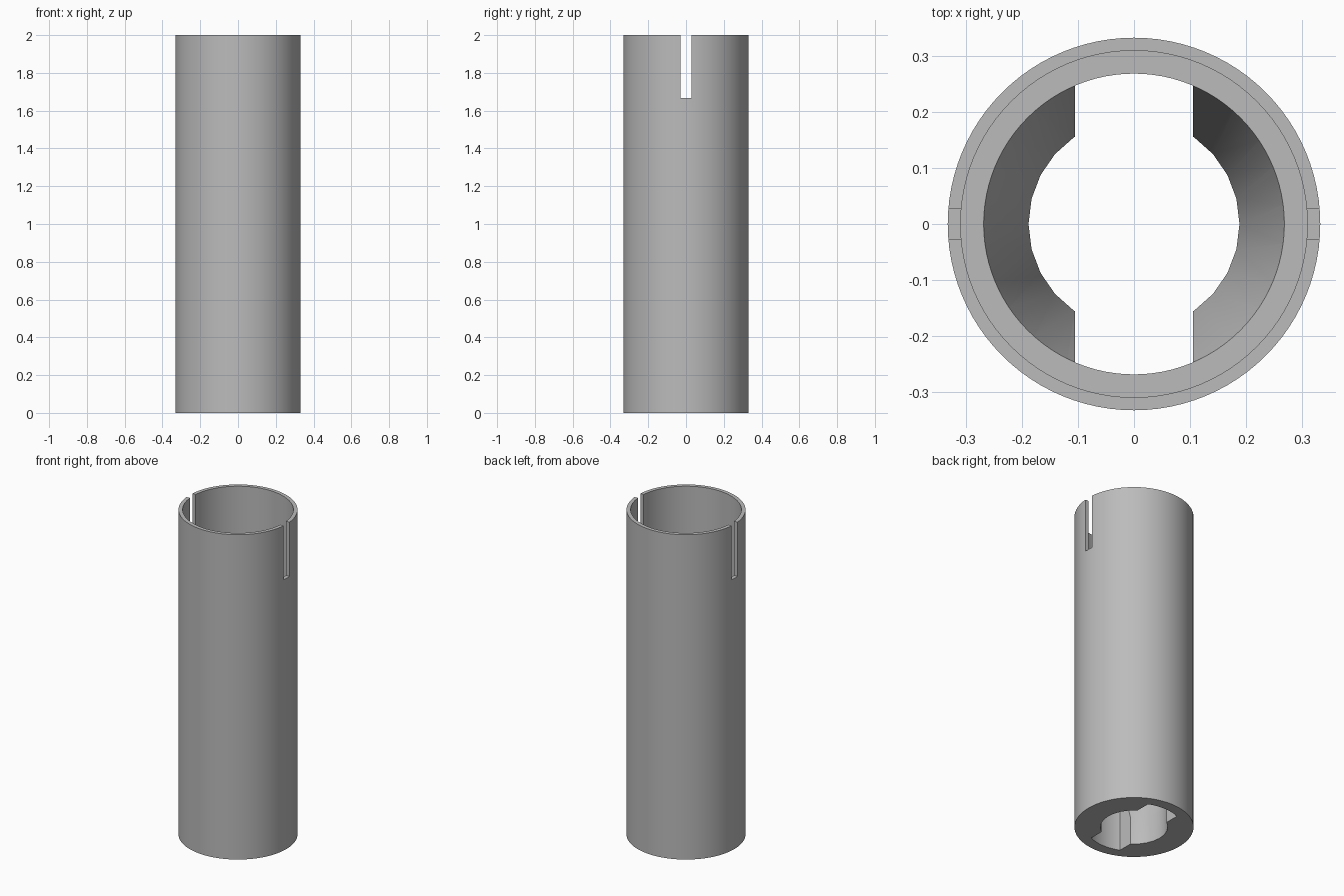
import bpy, bmesh
from math import cos, sin, tau

if "Cube" in bpy.data.objects:
    bpy.data.objects.remove(bpy.data.objects["Cube"], do_unlink=True)

OUTER, BORE, SEAT, HOLE = 0.332, 0.309, 0.268, 0.188
HEIGHT, LEDGE, THROAT = 2.0, 0.5, 0.17
SLIT_BOTTOM = 1.667
ROUND, HOLE_SIDES = 96, 26

grey = bpy.data.materials.new("plain_grey")
grey.use_nodes = True
colour = (0.5, 0.5, 0.5, 1)
grey.diffuse_color = colour
grey.node_tree.nodes["Principled BSDF"].inputs["Base Color"].default_value = colour


def ring(radius, z, sides):
    return [(radius * cos(tau * i / sides), radius * sin(tau * i / sides), z)
            for i in range(sides)]


def box(x, y, z0, z1):
    return [(sx * x, sy * y, z) for sx in (-1, 1) for sy in (-1, 1) for z in (z0, z1)]


def solid(name, points):
    """Convex solid around the points, with flat areas merged."""
    bm = bmesh.new()
    for p in points:
        bm.verts.new(p)
    bmesh.ops.convex_hull(bm, input=bm.verts)
    bmesh.ops.dissolve_limit(bm, angle_limit=0.002, verts=bm.verts, edges=bm.edges)
    bmesh.ops.recalc_face_normals(bm, faces=bm.faces)
    mesh = bpy.data.meshes.new(name)
    bm.to_mesh(mesh)
    bm.free()
    mesh.materials.append(grey)
    obj = bpy.data.objects.new(name, mesh)
    bpy.context.collection.objects.link(obj)
    return obj


def combine(target, tool, operation):
    mod = target.modifiers.new(operation.lower(), "BOOLEAN")
    mod.object, mod.operation, mod.solver = tool, operation, "EXACT"
    bpy.context.view_layer.objects.active = target
    bpy.ops.object.modifier_apply(modifier=mod.name)
    bpy.data.objects.remove(tool, do_unlink=True)


def cylinder(name, radius, z0, z1, sides=ROUND):
    return solid(name, ring(radius, z0, sides) + ring(radius, z1, sides))


tube = cylinder("slotted_tube", OUTER, 0, HEIGHT)

# Wide bore above the ledge
combine(tube, cylinder("bore_cutter", BORE, LEDGE, HEIGHT + 0.1), "DIFFERENCE")

# Funnel narrowing to the faceted bottom hole
combine(tube, solid("funnel_cutter", ring(SEAT, LEDGE + 0.0001, ROUND)
                    + ring(HOLE, THROAT, HOLE_SIDES)), "DIFFERENCE")
combine(tube, cylinder("hole_cutter", HOLE, -0.1, THROAT + 0.0001, HOLE_SIDES), "DIFFERENCE")

# Keyway across the bottom, rounded off at the funnel's radius
keyway = solid("keyway_cutter", box(0.105, 0.4, -0.1, LEDGE + 0.05))
combine(keyway, cylinder("keyway_limit", SEAT, -0.2, LEDGE + 0.02), "INTERSECT")
combine(tube, keyway, "DIFFERENCE")

# Pair of narrow slits in the upper rim
combine(tube, solid("slit_cutter", box(0.5, 0.028, SLIT_BOTTOM, HEIGHT + 0.1)), "DIFFERENCE")

bpy.ops.object.select_all(action="DESELECT")
tube.select_set(True)
bpy.context.view_layer.objects.active = tube
bpy.ops.object.shade_smooth_by_angle()
